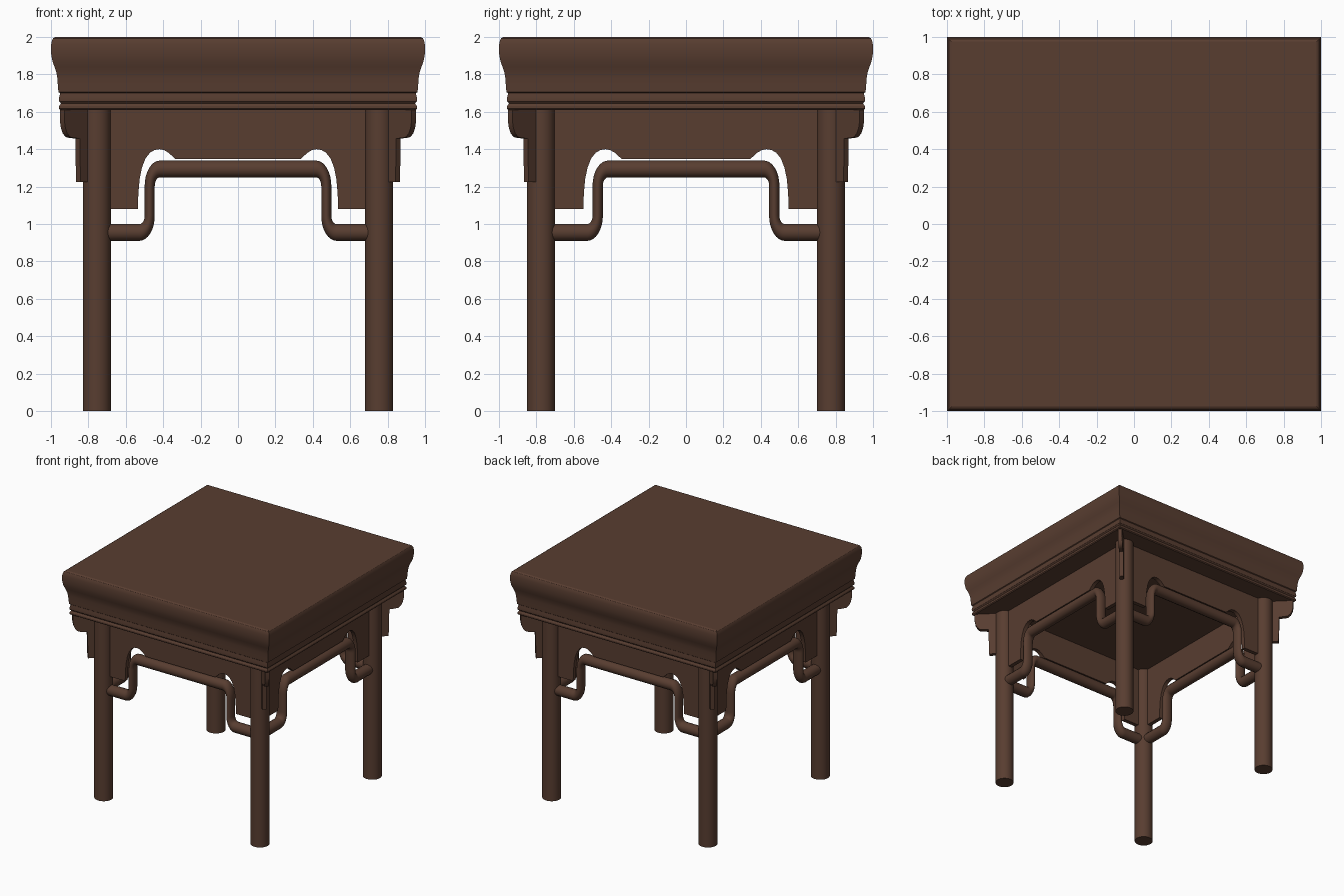
import bpy, bmesh, math

if "Cube" in bpy.data.objects:
    bpy.data.objects.remove(bpy.data.objects["Cube"])

LX, LY, R = 0.755, 0.775, 0.075     # leg centres and radius
UNDER = 1.61                        # underside of the top

wood = bpy.data.materials.new("dark brown wood")
wood.diffuse_color = (0.098, 0.047, 0.030, 1)
wood.use_nodes = True
wood.node_tree.nodes["Principled BSDF"].inputs["Base Color"].default_value = wood.diffuse_color


def add(name, bm, angle=35):
    bmesh.ops.recalc_face_normals(bm, faces=bm.faces)
    me = bpy.data.meshes.new(name)
    bm.to_mesh(me)
    bm.free()
    me.shade_smooth()
    me.set_sharp_from_angle(angle=math.radians(angle))
    me.materials.append(wood)
    ob = bpy.data.objects.new(name, me)
    bpy.context.collection.objects.link(ob)
    return ob


def plate(name, outline, thick):
    """Extrude an x-z outline to a plate centred on y = 0."""
    bm = bmesh.new()
    face = bm.faces.new([bm.verts.new((x, -thick / 2, z)) for x, z in outline])
    new = bmesh.ops.extrude_face_region(bm, geom=[face])["geom"]
    bmesh.ops.translate(bm, vec=(0, thick, 0),
                        verts=[v for v in new if isinstance(v, bmesh.types.BMVert)])
    return add(name, bm)


# Table top: square rings following the moulded edge profile
profile = [(0.95, 1.61), (0.957, 1.617), (0.957, 1.63), (0.947, 1.645), (0.956, 1.655),
           (0.958, 1.67), (0.953, 1.69), (0.953, 1.70), (0.960, 1.705), (0.963, 1.74),
           (0.966, 1.78), (0.971, 1.81), (0.981, 1.84), (0.992, 1.87), (0.998, 1.90),
           (1.0, 1.93), (0.999, 1.96), (0.995, 1.98), (0.988, 1.993), (0.975, 2.0)]
bm = bmesh.new()
rings = [[bm.verts.new((sx * w, sy * w, z)) for sx, sy in ((-1, -1), (1, -1), (1, 1), (-1, 1))]
         for w, z in profile]
for a, b in zip(rings, rings[1:]):
    for i in range(4):
        j = (i + 1) % 4
        bm.faces.new((a[i], a[j], b[j], b[i]))
bm.faces.new(rings[0][::-1])
bm.faces.new(rings[-1])
add("table_top", bm, 28)

# Legs and diagonal corner brackets
bracket = [(0.78, UNDER), (0.94, UNDER), (0.94, 1.55), (0.935, 1.515), (0.925, 1.485),
           (0.91, 1.465), (0.89, 1.46), (0.858, 1.457), (0.854, 1.225), (0.78, 1.225)]
for sx, sn in ((-1, "left"), (1, "right")):
    for sy, fn in ((-1, "front"), (1, "back")):
        bm = bmesh.new()
        bmesh.ops.create_cone(bm, cap_ends=True, segments=32, radius1=R, radius2=R, depth=UNDER)
        leg = add(f"{fn}_{sn}_leg", bm)
        leg.location = (sx * LX, sy * LY, UNDER / 2)
        ob = plate(f"{fn}_{sn}_bracket", [(s * math.sqrt(2), z) for s, z in bracket], 0.034)
        ob.rotation_euler.z = math.atan2(sy, sx)

# Half outline of the apron, from the leg round the arch to the middle
arch = [(-0.535, 1.08), (-0.533, 1.16), (-0.526, 1.24), (-0.514, 1.30), (-0.495, 1.35),
        (-0.47, 1.382), (-0.445, 1.396), (-0.42, 1.40), (-0.395, 1.395), (-0.37, 1.38),
        (-0.335, 1.347)]


def stretcher_path(half, k):
    """Stepped rail with rounded bends; run is divided by the object scale k."""
    r, low, high, step = 0.09, 0.955, 1.294, 0.472 / k
    pts = [(-half / k, low)]
    for i in range(9):
        a = math.radians(-90 + 90 * i / 8)
        pts.append((-step - r + r * math.cos(a), low + r + r * math.sin(a)))
    for i in range(9):
        a = math.radians(180 - 90 * i / 8)
        pts.append((-step + r + r * math.cos(a), high - r + r * math.sin(a)))
    return pts + [(-x, z) for x, z in reversed(pts)]


# Aprons and stretchers on the four sides
for n, name in enumerate(("front", "right", "back", "left")):
    side = n % 2
    half, off, f = (LY, LX, 1.025) if side else (LX, LY, 1.0)
    angle = n * math.pi / 2
    where = (off * math.sin(angle), -off * math.cos(angle), 0)

    left = [(-half, UNDER), (-half, 1.08)] + [(x * f, z) for x, z in arch]
    apron = plate(name + "_apron", left + [(-x, z) for x, z in reversed(left)], 0.035)
    apron.location, apron.rotation_euler.z = where, angle

    k = 0.6 * f
    pts = stretcher_path(half - 0.03, k)
    cu = bpy.data.curves.new(name + "_stretcher", "CURVE")
    cu.dimensions = "3D"
    cu.bevel_depth, cu.bevel_resolution, cu.use_fill_caps = 0.046, 5, True
    sp = cu.splines.new("POLY")
    sp.points.add(len(pts) - 1)
    for p, (x, z) in zip(sp.points, pts):
        p.co = (x, 0, z, 1)
    sp.use_smooth = True
    cu.materials.append(wood)
    rail = bpy.data.objects.new(name + "_stretcher", cu)
    bpy.context.collection.objects.link(rail)
    rail.location, rail.rotation_euler.z, rail.scale = where, angle, (k, 1, 1)
